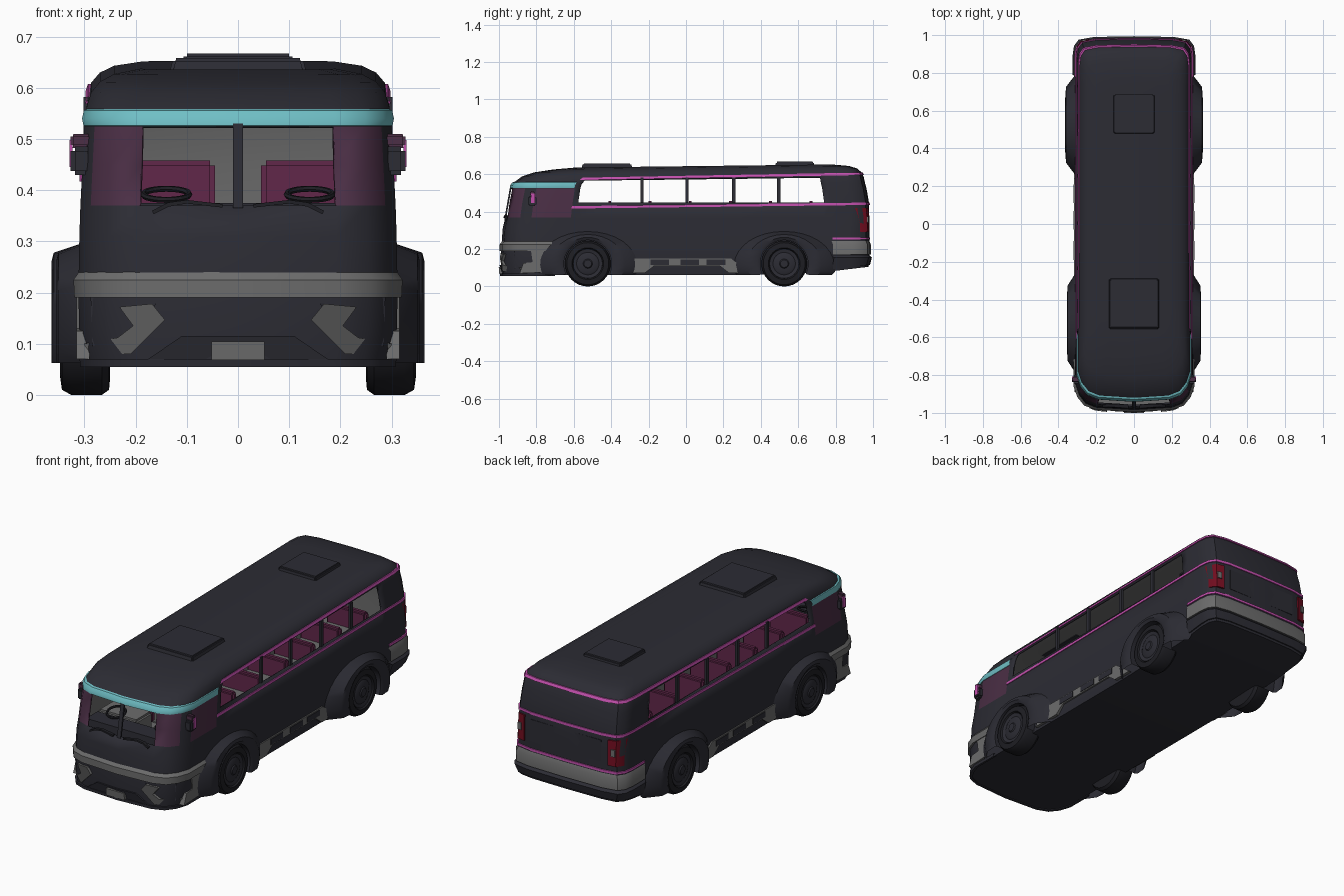
import bpy, bmesh, math
from mathutils import Vector

if "Cube" in bpy.data.objects:
    bpy.data.objects.remove(bpy.data.objects["Cube"])


def material(name, rgb):
    m = bpy.data.materials.new(name)
    m.use_nodes = True
    m.diffuse_color = (*rgb, 1)
    m.node_tree.nodes["Principled BSDF"].inputs["Base Color"].default_value = (*rgb, 1)
    return m


DARK = material("charcoal paint", (0.025, 0.025, 0.034))
GLASS = material("purple glass", (0.07, 0.028, 0.06))
GREY = material("grey trim", (0.15, 0.15, 0.15))
PINK = material("pink trim", (0.55, 0.08, 0.42))
CYAN = material("cyan visor", (0.16, 0.52, 0.56))
SEAT = material("magenta seat", (0.12, 0.02, 0.068))
RED = material("dark red lamp", (0.17, 0.004, 0.014))
BLACK = material("black rubber", (0.013, 0.013, 0.017))


def finish(name, bm, *mats, angle=35):
    bmesh.ops.recalc_face_normals(bm, faces=bm.faces)
    me = bpy.data.meshes.new(name)
    bm.to_mesh(me)
    bm.free()
    for m in mats:
        me.materials.append(m)
    ob = bpy.data.objects.new(name, me)
    bpy.context.collection.objects.link(ob)
    bpy.ops.object.select_all(action="DESELECT")
    ob.select_set(True)
    bpy.context.view_layer.objects.active = ob
    bpy.ops.object.shade_smooth_by_angle(angle=math.radians(angle))
    return ob


def loft(bm, rings, closed=True):
    """Skin a list of point rings and return the vertex grid."""
    grid = [[bm.verts.new(p) for p in r] for r in rings]
    for a, b in zip(grid, grid[1:]):
        n = len(a)
        for j in range(n if closed else n - 1):
            k = (j + 1) % n
            bm.faces.new((a[j], a[k], b[k], b[j]))
    return grid


def box(name, x, y, z, mat, taper=1.0, bevel=0.0):
    bm = bmesh.new()
    bmesh.ops.create_cube(bm, size=1)
    for v in bm.verts:
        t = taper if v.co.z > 0 else 1
        v.co = Vector(((x[0] + x[1]) / 2 + v.co.x * t * (x[1] - x[0]),
                       (y[0] + y[1]) / 2 + v.co.y * t * (y[1] - y[0]),
                       z[0] if v.co.z < 0 else z[1]))
    if bevel:
        bmesh.ops.bevel(bm, geom=bm.edges[:], offset=bevel, segments=2, affect="EDGES")
    return finish(name, bm, mat)


def plate(name, pts, place, mat):
    """Extrude a 2D outline; place(u, v, layer) gives the 3D point."""
    bm = bmesh.new()
    g = loft(bm, [[place(u, v, k) for u, v in pts] for k in (0, 1)])
    for ring in g:
        bm.faces.new(ring)
    return finish(name, bm, mat)


# Body sections: height, half width, front end, rear end
SECTIONS = [(.06, .30, -.985, .975), (.12, .31, -.99, .98), (.2, .312, -.988, .98),
            (.31, .31, -.98, .98), (.37, .308, -.966, .98), (.45, .304, -.955, .978),
            (.525, .30, -.94, .965), (.55, .298, -.93, .958), (.575, .295, -.91, .95),
            (.6, .287, -.875, .937), (.62, .27, -.81, .915), (.634, .242, -.71, .87),
            (.643, .19, -.59, .78)]
NOSE = [(0, 0), (.19, .012), (.25, .035), (.285, .08), (.305, .14)]
SIDE = [-.68, -.61, -.58, -.3, 0, .3, .74, .78]
TAIL = [(.305, .1), (.298, .05), (.275, .018), (.2, .004), (0, 0)]


def half_outline(z, off=0.0):
    """Left half of the plan outline at a height, nose to tail."""
    for a, b in zip(SECTIONS, SECTIONS[1:]):
        if z <= b[0]:
            t = max(0, (z - a[0]) / (b[0] - a[0]))
            hw, yf, yr = (a[i] + t * (b[i] - a[i]) for i in (1, 2, 3))
            break
    k = (hw + off) / .305
    yf, yr = yf - off, yr + off
    start, end = yf + .14, yr - .1
    pts = [(x * k, yf + d) for x, d in NOSE]
    pts += [(hw + off, start + (s + .82) / 1.7 * (end - start)) for s in SIDE]
    pts += [(x * k, yr - d) for x, d in TAIL]
    out = []
    for x, y in pts:
        lift = .012 * y if z > .56 else max(0, y - .6) * .12 if z < .1 else 0
        out.append(Vector((x, y, z + lift)))
    return out


def flip(p):
    return Vector((-p.x, p.y, p.z))


# Body shell with window openings
bm = bmesh.new()
rings = []
for s in SECTIONS:
    h = half_outline(s[0])
    rings.append(h + [flip(p) for p in h[-2:0:-1]])
grid = loft(bm, rings)
bm.faces.ensure_lookup_table()
count, last = len(rings[0]), len(half_outline(.3)) - 1
gone = []
for i in range(len(SECTIONS) - 1):
    z = SECTIONS[i][0]
    for j in range(count):
        seg = j if j < last else count - 1 - j
        f = bm.faces[i * count + j]
        if .36 < z < .52 and seg in (1, 2, 4, 5):
            f.material_index = 1
        if (.36 < z < .52 and seg == 0) or (.44 < z < .57 and 7 <= seg <= 10):
            gone.append(f)
# Underside and roof panel, spanned side to side
for ring in (grid[0], grid[-1]):
    bm.faces.new((ring[0], ring[1], ring[-1]))
    for j in range(1, last - 1):
        bm.faces.new((ring[j], ring[j + 1], ring[-j - 1], ring[-j]))
    bm.faces.new((ring[last - 1], ring[last], ring[last + 1]))
bmesh.ops.recalc_face_normals(bm, faces=bm.faces)
bmesh.ops.delete(bm, geom=gone, context="FACES")
body = finish("body_shell", bm, DARK, GLASS, GREY)
mod = body.modifiers.new("wall", "SOLIDIFY")
mod.thickness, mod.offset, mod.material_offset = .01, -1, 2
bpy.ops.object.modifier_apply(modifier="wall")


def band(name, profile, mat, front=None, rear=None, slope=0.0):
    """Trim strip around the nose or the tail, following the body."""
    bm = bmesh.new()
    rings = []
    for z, off in profile + profile[:1]:
        h = half_outline(z, off)
        for p in h:
            p.z += slope * p.y
        if front is not None:
            part = h[:front + 1]
            rings.append([flip(p) for p in part[:0:-1]] + part)
        else:
            part = h[rear:]
            rings.append(part + [flip(p) for p in part[-2::-1]])
    loft(bm, rings, closed=False)
    bmesh.ops.remove_doubles(bm, verts=bm.verts, dist=1e-5)
    return finish(name, bm, mat)


def strip(z0, z1, off):
    return [(z0, -.003), (z0, off), (z1, off), (z1, -.003)]


band("visor_band", [(.524, -.003), (.526, .002), (.54, .006), (.556, .004), (.559, -.003)], CYAN, front=6)
band("window_top_trim", strip(.579, .592, .004), PINK, rear=6, slope=.006)
band("belt_trim", strip(.424, .437, .004), PINK, rear=6, slope=.012)
band("tail_trim", strip(.25, .262, .005), PINK, rear=12)
band("rear_bumper_band", [(.17, -.003), (.17, .008), (.225, .008), (.25, -.003)], GREY, rear=12)
band("rear_bumper", [(.07, -.003), (.07, .008), (.155, .014), (.17, -.003)], DARK, rear=12)
band("front_bumper_band", [(.19, -.003), (.19, .008), (.225, .01), (.244, -.003)], GREY, front=5)
band("front_lip", strip(.055, .07, .008), DARK, front=5)


def surface_y(x, z, rear=False):
    h = half_outline(z)
    h = h[:-7:-1] if rear else h[:5]
    for a, b in zip(h, h[1:]):
        if abs(x) <= b.x:
            return a.y + (abs(x) - a.x) / (b.x - a.x) * (b.y - a.y)
    return b.y


def nose(depth):
    return lambda u, v, k: Vector((u, surface_y(u, v) + .005 - k * (depth + .005), v))


def tail(depth):
    return lambda u, v, k: Vector((u, surface_y(u, v, True) - .005 + k * (depth + .005), v))


def rect(x0, x1, z0, z1):
    return [(x0, z0), (x1, z0), (x1, z1), (x0, z1)]


# Nose and tail panels
plate("air_dam", [(-.19, .06), (-.11, .115), (0, .115), (.11, .115), (.19, .06)], nose(.008), DARK)
plate("front_number_plate", rect(-.052, .052, .068, .104), nose(.016), GREY)
plate("windscreen_post", rect(-.01, .01, .365, .53), nose(.004), DARK)
plate("rear_panel", rect(-.2, .2, .3, .41), tail(.003), DARK)

# Interior
box("floor", (-.29, .29), (-.85, .9), (.2, .25), GREY)
box("dashboard", (-.25, .25), (-.9, -.8), (.25, .375), DARK, .95)

# Roof hatches
for name, w, y0, y1, top in (("front", .135, -.56, -.285, .658), ("rear", .112, .475, .69, .667)):
    box(name + "_roof_hatch", (-w, w), (y0, y1), (.625, top), DARK, .94, .006)


def lathe(name, profile, centre, mat, n=32):
    bm = bmesh.new()
    rings = [[Vector((x, centre[0] + r * math.cos(2 * math.pi * i / n),
                      centre[1] + r * math.sin(2 * math.pi * i / n))) for i in range(n)] for r, x in profile]
    g = loft(bm, rings)
    bm.faces.new(g[0])
    bm.faces.new(g[-1])
    return finish(name, bm, mat)


def arch(name, s, yc, out):
    """Flared wheel arch lofted from the opening to the body side."""
    bm = bmesh.new()
    rings = []
    for ry, rz, x in ((.128, .128, .295), (.128, .128, out - .008), (.145, .143, out), (.2, .158, out - .004), (.28, .178, .3)):
        ring = []
        for i in range(21):
            a = math.radians(-25 + 230 * i / 20)
            ring.append(Vector((s * x, yc + ry * math.cos(a), max(.062, .12 + rz * math.sin(a)))))
        rings.append(ring)
    loft(bm, rings, closed=False)
    return finish(name, bm, DARK)


# Parts on both sides
for side, s in (("left", 1), ("right", -1)):
    for end, yc, out in (("front", -.525, .355), ("rear", .525, .364)):
        label = f"{side}_{end}_"
        tyre = [(.09, .25), (.112, .252), (.122, .266), (.122, .326), (.112, .344), (.085, .348), (.078, .335)]
        lathe(label + "tyre", [(r, s * x) for r, x in tyre], (yc, .122), BLACK)
        hub = [(.08, .32), (.078, .342), (.06, .338), (.05, .343), (.025, .345), (.02, .35)]
        lathe(label + "hub", [(r, s * x) for r, x in hub], (yc, .122), DARK)
        arch(label + "arch", s, yc, out)

    def flank(x0, x1):
        return lambda u, v, k: Vector((s * (x1 if k else x0), u, v))

    # Grey sill with dark slots, bumper flank
    plate(side + "_sill", [(-.38, .072), (-.31, .15), (.24, .15), (.34, .072), (.23, .072),
                           (.18, .11), (-.17, .11), (-.22, .072)], flank(.295, .317), GREY)
    for y in (-.14, .02, .16):
        box(side + "_sill_slot", (s * .31 - .01, s * .31 + .01), (y - .05, y + .05), (.116, .144), DARK)
    plate(side + "_bumper_flank", [(-.89, .07), (-.77, .075), (-.71, .2), (-.83, .2), (-.82, .13), (-.87, .125)],
          flank(.29, .316), GREY)

    # Headlamp recess and angled grey blade
    lamp = [(.16, .178), (.2, .125), (.285, .095), (.288, .192)]
    plate(side + "_headlamp", [(s * u, v) for u, v in lamp], nose(.004), DARK)
    blade = [(.143, .147), (.168, .178), (.232, .172), (.205, .135), (.235, .112), (.3, .1), (.305, .077), (.21, .08)]
    plate(side + "_bumper_blade", [(s * u, v) for u, v in blade], nose(.014), GREY)

    # Tail lamps wrapped around the corner
    for x0, x1 in ((.238, .279), (.279, .302)):
        plate(side + "_tail_lamp", [(s * u, v) for u, v in rect(x0, x1, .29, .42)], tail(.009), RED)
    plate(side + "_tail_lamp_lens", [(s * u, v) for u, v in rect(.255, .276, .34, .375)], tail(.013), GREY)

    # Window posts
    for y in (-.235, .005, .255, .495):
        box(side + "_window_post", (s * .296 - .006, s * .296 + .006), (y - .009, y + .009), (.445, .582), DARK)

    # Mirror
    box(side + "_mirror", (s * .306 - .021, s * .306 + .021), (-.845, -.8), (.43, .485), DARK, 1, .008)
    box(side + "_mirror_bracket", (s * .306 - .022, s * .306 + .022), (-.835, -.81), (.483, .51), GLASS, .95, .005)
    box(side + "_mirror_trim", (s * .326 - .003, s * .326 + .003), (-.828, -.808), (.445, .498), PINK)

    # Wiper and steering wheel
    wiper = [(.03, .366), (.1, .374), (.135, .368), (.165, .353), (.168, .36), (.137, .376), (.1, .381), (.03, .373)]
    plate(side + "_wiper", [(s * u, v) for u, v in wiper], nose(.012), BLACK)
    bpy.ops.mesh.primitive_torus_add(major_radius=.045, minor_radius=.006, major_segments=20, minor_segments=6,
                                     location=(s * .14, -.79, .392), rotation=(math.radians(14), 0, 0))
    bpy.context.object.name = side + "_steering_wheel"
    bpy.context.object.data.materials.append(BLACK)

    # Seat rows
    for i in range(7):
        y = -.66 + i * .215
        x = (.045, .27) if s > 0 else (-.27, -.045)
        box(side + "_seat_cushion", x, (y - .1, y + .03), (.25, .36), GREY, 1, .01)
        box(side + "_seat_back", x, (y + .02, y + .055), (.3, .458), SEAT, 1, .01)
